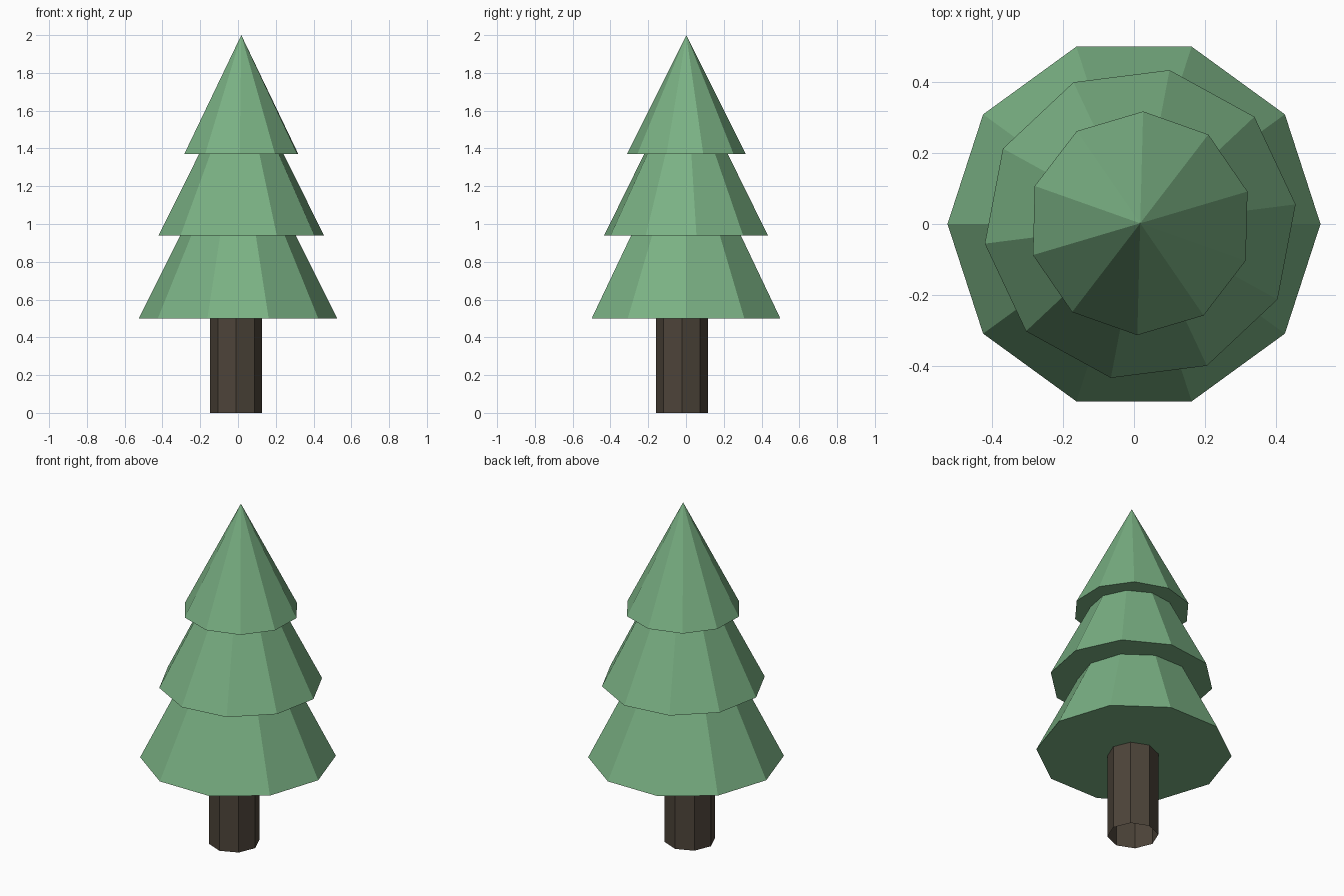
import bpy, bmesh, math

if "Cube" in bpy.data.objects:
    bpy.data.objects.remove(bpy.data.objects["Cube"])


def material(name, color):
    m = bpy.data.materials.new(name)
    m.diffuse_color = (*color, 1.0)
    m.use_nodes = True
    m.node_tree.nodes["Principled BSDF"].inputs["Base Color"].default_value = m.diffuse_color
    return m


green = material("leaf green", (0.195, 0.44, 0.23))
brown = material("bark brown", (0.074, 0.058, 0.042))


def ring(bm, sides, center, radius, z, turn):
    """Regular polygon of vertices, first one at angle turn (degrees)."""
    return [bm.verts.new((center[0] + radius * math.cos(math.radians(turn) + math.tau * i / sides),
                          center[1] + radius * math.sin(math.radians(turn) + math.tau * i / sides),
                          z)) for i in range(sides)]


def finish(bm, name, mat):
    mesh = bpy.data.meshes.new(name)
    bm.to_mesh(mesh)
    bm.free()
    mesh.materials.append(mat)
    bpy.context.collection.objects.link(bpy.data.objects.new(name, mesh))


def foliage_tier(name, center, radius, z_base, z_tip, turn):
    bm = bmesh.new()
    base = ring(bm, 10, center, radius, z_base, turn)
    tip = bm.verts.new((center[0], center[1], z_tip))
    for a, b in zip(base, base[1:] + base[:1]):
        bm.faces.new((a, b, tip))
    bm.faces.new(base[::-1])  # flat underside
    finish(bm, name, mat=green)


def open_trunk(name, center, radius, z0, z1):
    bm = bmesh.new()
    low = ring(bm, 8, center, radius, z0, 0)
    high = ring(bm, 8, center, radius, z1, 0)
    for i in range(8):
        j = (i + 1) % 8
        bm.faces.new((low[i], low[j], high[j], high[i]))
    finish(bm, name, brown)


# Trunk: eight-sided tube, open at the bottom
open_trunk("trunk", (-0.01, -0.0215), 0.137, 0.0, 0.502)

# Three stacked ten-sided cones, each slightly turned
foliage_tier("lower_foliage", (0.0, 0.0), 0.525, 0.50, 1.55, 0)
foliage_tier("middle_foliage", (0.0175, 0.0), 0.441, 0.94, 1.82, 7.2)
foliage_tier("upper_foliage", (0.0175, 0.002), 0.315, 1.37, 2.0, 16.5)
